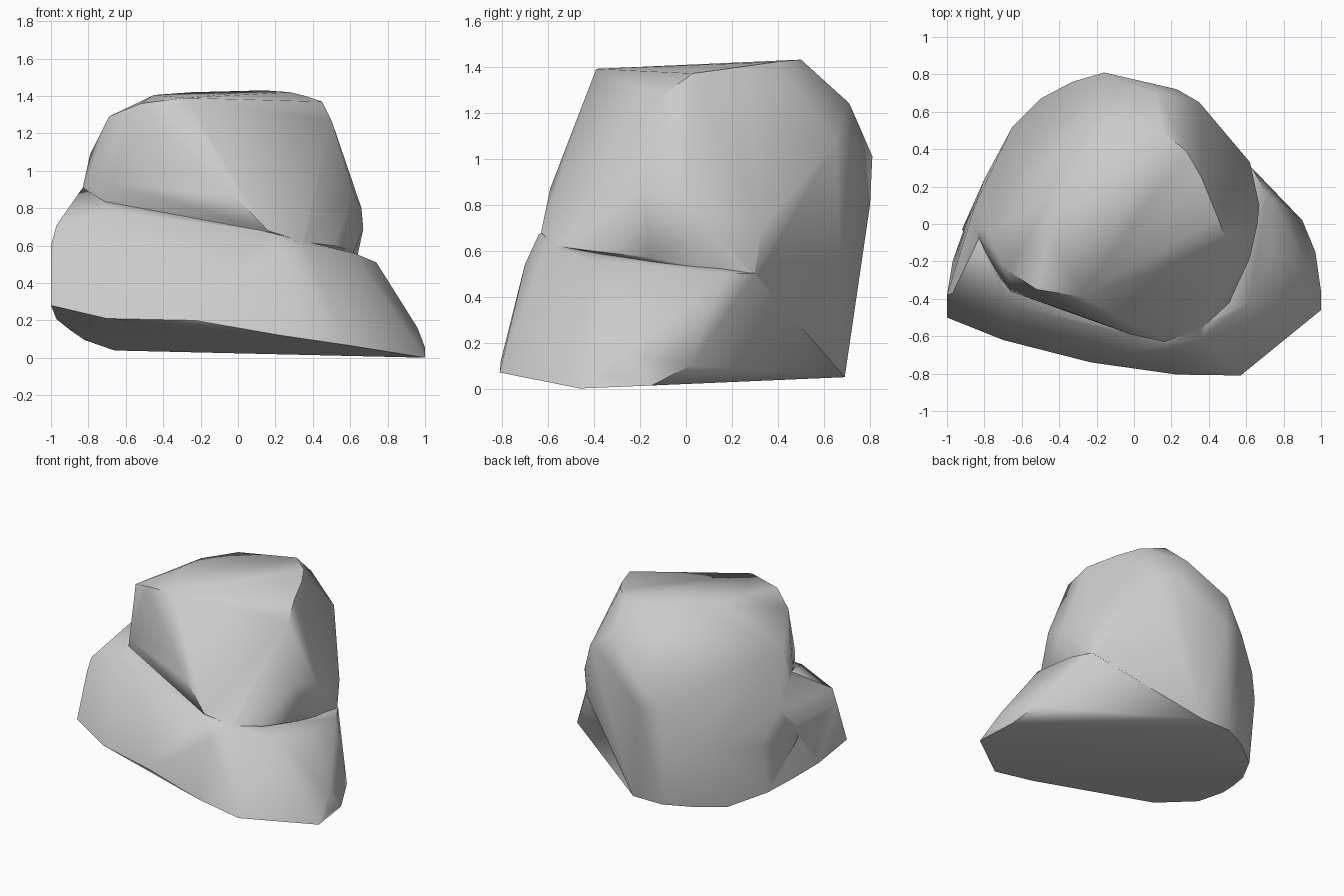
import bpy, bmesh
from math import radians


def floor(x, y):
    # slightly tilted, gently bent underside
    return max(0.0285 - 0.135 * x - 0.233 * y, 0.02 + 0.043 * y)


def hull(name, base, points):
    bm = bmesh.new()
    for x, y in base:
        bm.verts.new((x, y, floor(x, y)))
    for p in points:
        bm.verts.new(p)
    res = bmesh.ops.convex_hull(bm, input=bm.verts)
    loose = {g for g in res["geom_interior"] + res["geom_unused"]
             if isinstance(g, bmesh.types.BMVert)}
    bmesh.ops.delete(bm, geom=list(loose), context='VERTS')
    bmesh.ops.recalc_face_normals(bm, faces=bm.faces)
    me = bpy.data.meshes.new(name)
    bm.to_mesh(me)
    bm.free()
    ob = bpy.data.objects.new(name, me)
    bpy.context.collection.objects.link(ob)
    return ob


# Footprint: back edge shared by both masses, front edge only by the ledge
back = [(-0.82, 0.19), (-0.66, 0.45), (-0.46, 0.60), (-0.28, 0.69), (-0.04, 0.69)]
front = [(0.97, -0.15), (1.0, -0.46), (-1.0, -0.5), (-0.97, -0.2), (-0.9, 0.0)]

# Lower ledge
ledge = hull("rock", back + front, [
    (0.57, -0.81, 0.07), (0.23, -0.805, 0.12), (-0.23, -0.74, 0.20),
    (-0.7, -0.62, 0.21),
    (0.90, 0.02, 0.10), (1.0, -0.36, 0.055), (0.96, -0.28, 0.16),
    (-1.0, -0.38, 0.60), (-0.97, -0.37, 0.71), (-0.83, -0.08, 0.91),
    (-0.77, -0.25, 0.83), (-0.67, -0.43, 0.79), (-0.25, -0.55, 0.69),
    (0.17, -0.64, 0.67), (0.25, -0.70, 0.54), (0.36, -0.61, 0.61),
    (0.62, -0.42, 0.56), (0.74, -0.15, 0.51), (0.71, 0.16, 0.50),
    (0.63, 0.30, 0.50), (-0.85, 0.10, 0.70), (-0.8, 0.24, 0.45)])

# Upper boulder
boulder = hull("boulder", back, [
    # lower girth
    (0.62, 0.33, 0.70), (0.67, 0.10, 0.69), (0.66, 0.0, 0.80),
    (0.62, -0.18, 0.88), (0.62, -0.16, 0.57), (0.51, -0.42, 0.60),
    (0.35, -0.57, 0.62), (0.16, -0.63, 0.68), (-0.02, -0.59, 0.87),
    (-0.26, -0.50, 0.98), (-0.66, -0.36, 0.93), (-0.83, -0.07, 0.91),
    (0.625, 0.295, 0.48), (-0.92, -0.03, 0.45), (-0.85, 0.10, 0.70),
    # shoulders
    (-0.79, -0.04, 1.09), (-0.69, -0.24, 1.29), (-0.65, 0.52, 0.50),
    (-0.80, 0.24, 0.45), (-0.50, 0.67, 0.60), (-0.33, 0.76, 0.80),
    (-0.16, 0.81, 1.01), (-0.16, 0.80, 0.80), (0.12, 0.71, 1.24),
    (0.23, 0.72, 1.08), (0.35, 0.65, 1.07), (0.50, -0.11, 1.27),
    # crown
    (-0.52, -0.35, 1.36), (-0.28, -0.39, 1.39), (0.45, 0.03, 1.37),
    (0.36, 0.25, 1.40), (0.28, 0.39, 1.42), (0.14, 0.50, 1.43),
    (-0.25, 0.36, 1.42), (-0.42, 0.16, 1.405), (-0.45, -0.05, 1.405)])

# Fuse both masses into one stone
mod = ledge.modifiers.new("fuse", 'BOOLEAN')
mod.operation = 'UNION'
mod.solver = 'EXACT'
mod.object = boulder
bpy.context.view_layer.objects.active = ledge
boulder.select_set(False)
ledge.select_set(True)
bpy.ops.object.modifier_apply(modifier=mod.name)
bpy.data.objects.remove(boulder)
bpy.ops.object.shade_smooth_by_angle(angle=radians(50))
